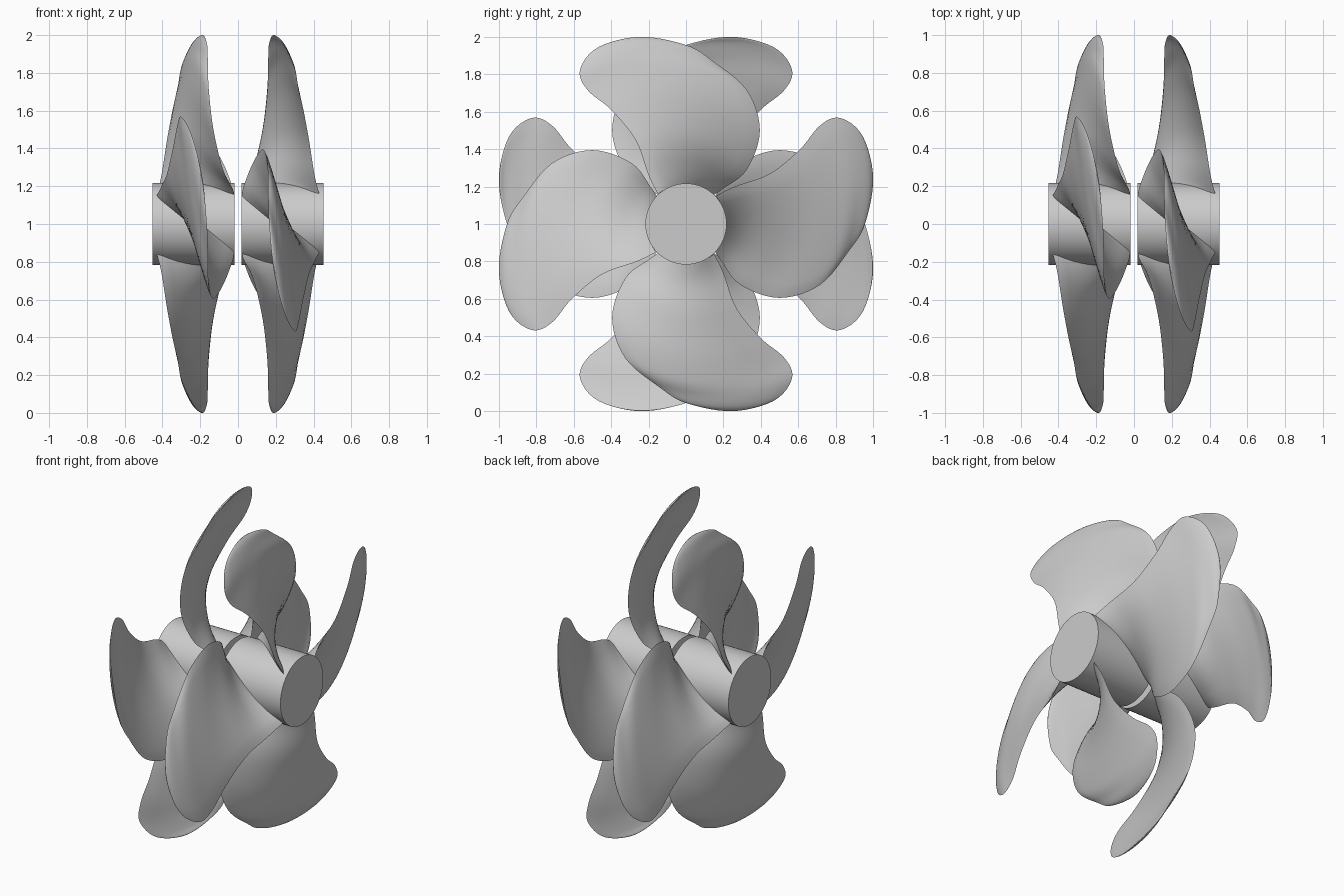
import bpy, bmesh, math
from mathutils import Vector, Matrix

if "Cube" in bpy.data.objects:
    bpy.data.objects.remove(bpy.data.objects["Cube"], do_unlink=True)

metal = bpy.data.materials.new("light_grey_metal")
metal.use_nodes = True
GREY = (0.6, 0.6, 0.6, 1)
metal.diffuse_color = GREY
metal.node_tree.nodes["Principled BSDF"].inputs["Base Color"].default_value = GREY

# Blade rim: leading edge from root to tip, then trailing edge back to root
RIM = [Vector(p) for p in (
    (.02, .14, .15), (.03, .2, .19), (.08, .325, .29), (.13, .395, .5),
    (.155, .325, .717), (.16, .136, .877), (.165, 0, .957), (.19, -.245, 1),
    (.245, -.47, .945), (.3, -.567, .824), (.32, -.527, .717),
    (.345, -.4, .61), (.375, -.27, .45), (.405, -.2, .26), (.43, -.15, .16))]
ROWS, CHORD = 42, 16
HUB_RADIUS = 0.217


def rim_point(t):
    """Smooth curve through the rim, t from 0 to 1."""
    f = t * (len(RIM) - 1)
    i = min(int(f), len(RIM) - 2)
    f -= i
    a, b, c, d = (RIM[min(max(k, 0), len(RIM) - 1)] for k in range(i - 1, i + 3))
    return b + (c - a) * f / 2 + (a * 2 - b * 5 + c * 4 - d) * f * f / 2 \
        + (b * 3 - a - c * 3 + d) * f ** 3 / 2


def blade_point(s, u):
    """Helical sheet: s runs root to tip, u runs leading to trailing edge."""
    lead, trail = rim_point(s / 2), rim_point(1 - s / 2)
    polar = [(p.x, math.hypot(p.y, p.z), math.atan2(p.y, p.z)) for p in (lead, trail)]
    x, r, a = (m + (n - m) * u for m, n in zip(*polar))
    return Vector((x, r * math.sin(a), r * math.cos(a)))


def add_blade(bm, turn):
    grids = []
    for side in (-1, 1):
        grid = []
        for i in range(ROWS + 1):
            s = i / ROWS
            row = []
            for j in range(CHORD + 1):
                u = j / CHORD
                p = blade_point(s, u)
                q = min(s, 0.97)
                ds = blade_point(q + .01, u) - blade_point(q - .01 if q > .01 else 0, u)
                du = blade_point(q, min(u + .01, 1)) - blade_point(q, max(u - .01, 0))
                half = (.018 - .009 * s) * math.sqrt(4 * u * (1 - u)) * math.sqrt(1 - s ** 4)
                row.append(bm.verts.new(turn @ (p + ds.cross(du).normalized() * half * side)))
            grid.append(row)
        for i in range(ROWS):
            for j in range(CHORD):
                quad = [grid[i][j], grid[i + 1][j], grid[i + 1][j + 1], grid[i][j + 1]]
                bm.faces.new(quad if side > 0 else quad[::-1])
        grids.append(grid)
    # Close the root inside the hub
    for j in range(CHORD):
        bm.faces.new((grids[0][0][j], grids[0][0][j + 1], grids[1][0][j + 1], grids[1][0][j]))


def finish(name, bm, spin):
    bmesh.ops.remove_doubles(bm, verts=bm.verts, dist=1e-5)
    bmesh.ops.recalc_face_normals(bm, faces=bm.faces)
    bmesh.ops.transform(bm, matrix=Matrix.Translation((0, 0, 1)) @ spin, verts=bm.verts)
    mesh = bpy.data.meshes.new(name)
    bm.to_mesh(mesh)
    bm.free()
    mesh.materials.append(metal)
    obj = bpy.data.objects.new(name, mesh)
    bpy.context.collection.objects.link(obj)
    bpy.ops.object.select_all(action="DESELECT")
    obj.select_set(True)
    bpy.context.view_layer.objects.active = obj
    bpy.ops.object.shade_smooth_by_angle(angle=math.radians(40))


# Two identical four-bladed propellers, back to back
for label, half_turn in (("left", 0), ("right", math.pi)):
    spin = Matrix.Rotation(half_turn, 4, "Z")

    # Hub
    bm = bmesh.new()
    bmesh.ops.create_cone(bm, cap_ends=True, segments=64, radius1=HUB_RADIUS,
                          radius2=HUB_RADIUS, depth=.435,
                          matrix=Matrix.Translation((.235, 0, 0)) @ Matrix.Rotation(math.pi / 2, 4, "Y"))
    finish(label + "_hub", bm, spin)

    # Blades
    for k in range(4):
        bm = bmesh.new()
        add_blade(bm, Matrix.Rotation(k * math.pi / 2, 4, "X"))
        finish(f"{label}_blade_{k + 1}", bm, spin)
